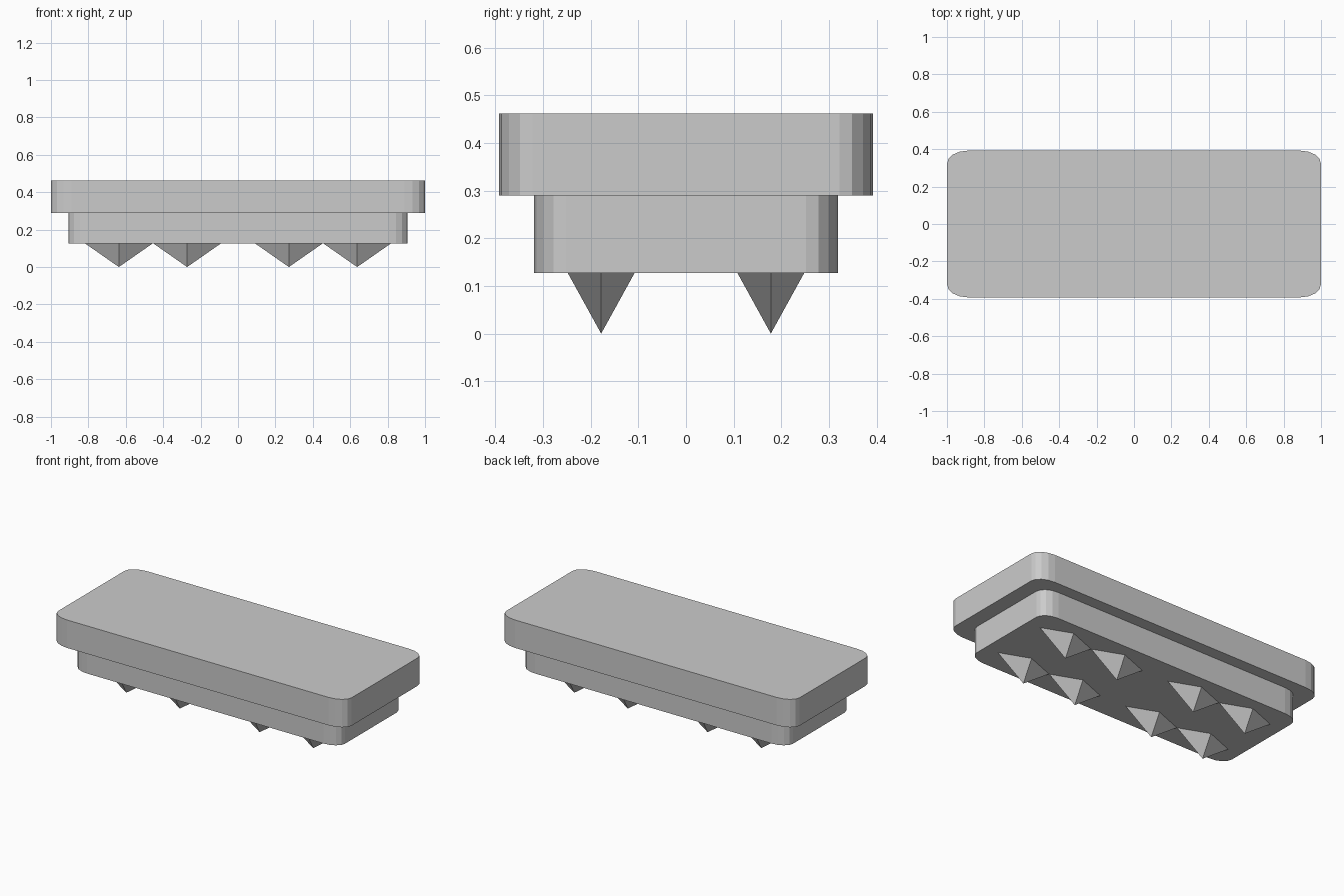
import bpy, bmesh
from math import cos, sin, pi

cube = bpy.data.objects.get("Cube")
if cube:
    bpy.data.objects.remove(cube, do_unlink=True)

# Single flat grey
grey = bpy.data.materials.new("grey")
grey.use_nodes = True
colour = (0.6, 0.6, 0.6, 1)
grey.diffuse_color = colour
grey.node_tree.nodes["Principled BSDF"].inputs["Base Color"].default_value = colour


def finish(bm, name):
    bmesh.ops.recalc_face_normals(bm, faces=bm.faces)
    mesh = bpy.data.meshes.new(name)
    bm.to_mesh(mesh)
    bm.free()
    mesh.materials.append(grey)
    obj = bpy.data.objects.new(name, mesh)
    bpy.context.collection.objects.link(obj)
    return obj


def rounded_slab(name, half_x, half_y, bottom, top, rx, ry, segments=4):
    """Extrude a rectangle whose corners are faceted elliptical arcs."""
    bm = bmesh.new()
    outline = []
    for corner, (sx, sy) in enumerate([(1, 1), (-1, 1), (-1, -1), (1, -1)]):
        for i in range(segments + 1):
            a = (corner + i / segments) * pi / 2
            outline.append(bm.verts.new((sx * (half_x - rx) + rx * cos(a),
                                         sy * (half_y - ry) + ry * sin(a), bottom)))
    base = bm.faces.new(outline)
    grown = bmesh.ops.extrude_face_region(bm, geom=[base], use_keep_orig=True)
    verts = [v for v in grown["geom"] if isinstance(v, bmesh.types.BMVert)]
    bmesh.ops.translate(bm, verts=verts, vec=(0, 0, top - bottom))
    return finish(bm, name)


def spike(name, x, y, half_x, half_y, top):
    """Downward pyramid on a diamond base, tip on the ground."""
    bm = bmesh.new()
    tip = bm.verts.new((x, y, 0))
    ring = [bm.verts.new((x + dx * half_x, y + dy * half_y, top))
            for dx, dy in [(1, 0), (0, 1), (-1, 0), (0, -1)]]
    bm.faces.new(ring)
    for i in range(4):
        bm.faces.new((tip, ring[i], ring[(i + 1) % 4]))
    return finish(bm, name)


# Upper and lower slabs
rounded_slab("upper_slab", 1.0, 0.392, 0.29, 0.462, 0.11, 0.07)
rounded_slab("lower_slab", 0.906, 0.319, 0.127, 0.29, 0.1, 0.067)

# Two rows of four studs underneath
for row, y in (("front", -0.178), ("back", 0.178)):
    for place, x in (("outer", 0.637), ("inner", 0.272)):
        for side, sign in (("left", 1), ("right", -1)):
            spike(f"{row}_{side}_{place}_stud", sign * x, y, 0.182, 0.07, 0.127)
